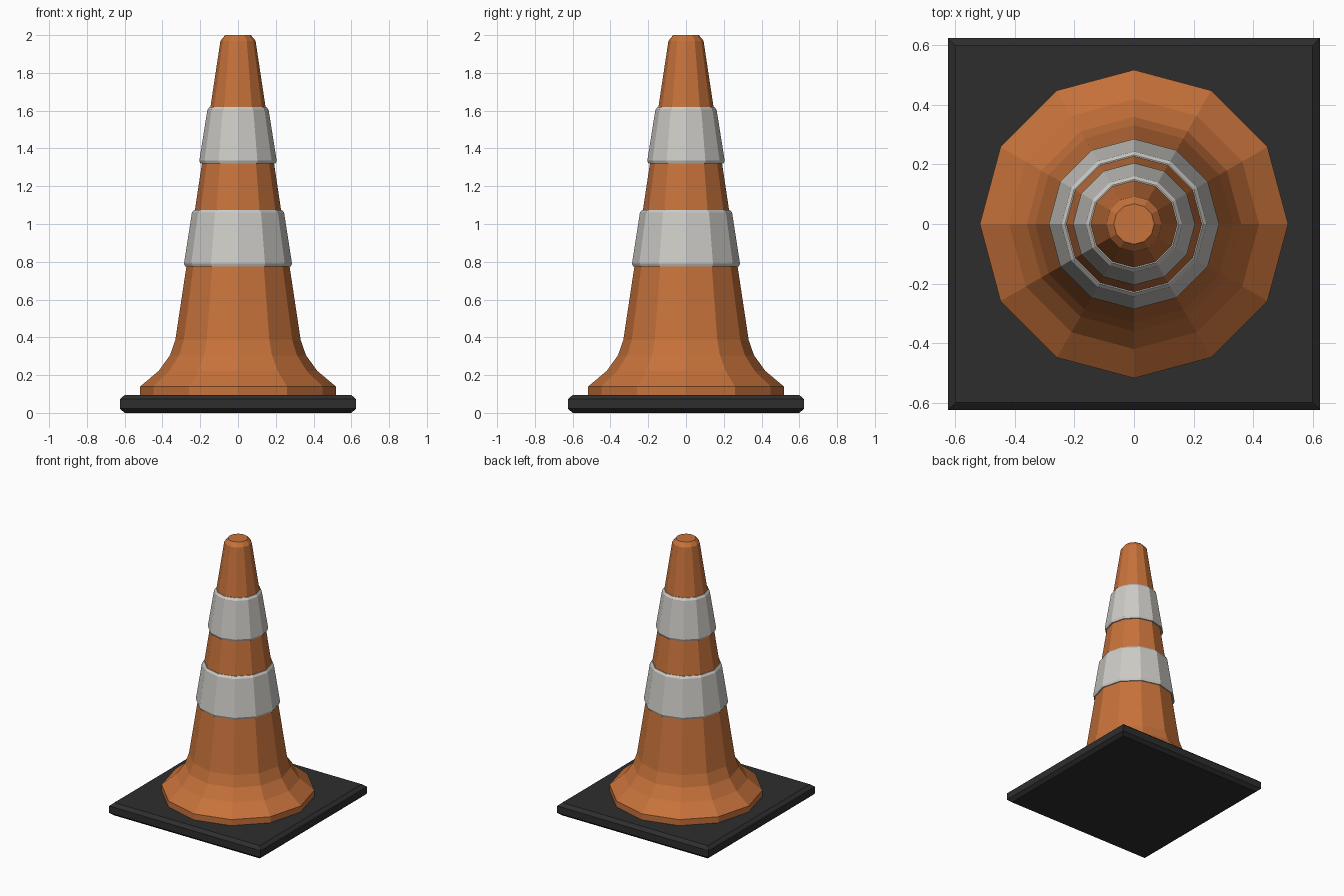
import bpy, bmesh, math

if "Cube" in bpy.data.objects:
    bpy.data.objects.remove(bpy.data.objects["Cube"])


def material(name, rgb):
    m = bpy.data.materials.new(name)
    m.diffuse_color = (*rgb, 1)
    m.use_nodes = True
    m.node_tree.nodes["Principled BSDF"].inputs["Base Color"].default_value = m.diffuse_color
    return m


orange = material("orange plastic", (0.57, 0.168, 0.043))
grey = material("pale grey band", (0.61, 0.595, 0.56))
black = material("dark rubber", (0.027, 0.027, 0.027))


def lathe(name, profile, sides, mat, turn=0.0, caps=True, closed=False):
    """Spin a (radius, height) profile into a flat-faced solid."""
    bm = bmesh.new()
    rings = []
    for r, z in profile:
        angles = [turn + 2 * math.pi * i / sides for i in range(sides)]
        rings.append([bm.verts.new((r * math.cos(a), r * math.sin(a), z)) for a in angles])
    pairs = list(zip(rings, rings[1:]))
    if closed:
        pairs.append((rings[-1], rings[0]))
    for low, high in pairs:
        for i in range(sides):
            j = (i + 1) % sides
            bm.faces.new((low[i], low[j], high[j], high[i]))
    if caps and not closed:
        bm.faces.new(rings[0][::-1])
        bm.faces.new(rings[-1])
    bmesh.ops.recalc_face_normals(bm, faces=bm.faces)
    mesh = bpy.data.meshes.new(name)
    bm.to_mesh(mesh)
    bm.free()
    mesh.materials.append(mat)
    obj = bpy.data.objects.new(name, mesh)
    bpy.context.collection.objects.link(obj)
    return obj


# Square rubber foot with bevelled top and bottom rims
d = math.sqrt(2)
lathe("base_plate", [(0.6 * d, 0), (0.625 * d, 0.022), (0.625 * d, 0.073), (0.6 * d, 0.095)],
      4, black, turn=math.pi / 4)

# Twelve-sided cone with flared skirt and bevelled tip
lathe("cone_body", [(0.518, 0.094), (0.518, 0.14), (0.42, 0.222), (0.36, 0.305),
                    (0.332, 0.385), (0.093, 1.97), (0.068, 2.0)], 12, orange)

# Reflective collars: bottom radius, top radius, bottom height, top height
for name, r0, r1, z0, z1 in (("lower_band", 0.286, 0.244, 0.775, 1.075),
                             ("upper_band", 0.205, 0.162, 1.32, 1.62)):
    lathe(name, [(r0 - 0.025, z0), (r0 - 0.006, z0), (r0, z0 + 0.015),
                 (r1, z1 - 0.015), (r1 - 0.012, z1), (r1 - 0.03, z1)],
          12, grey, closed=True)
